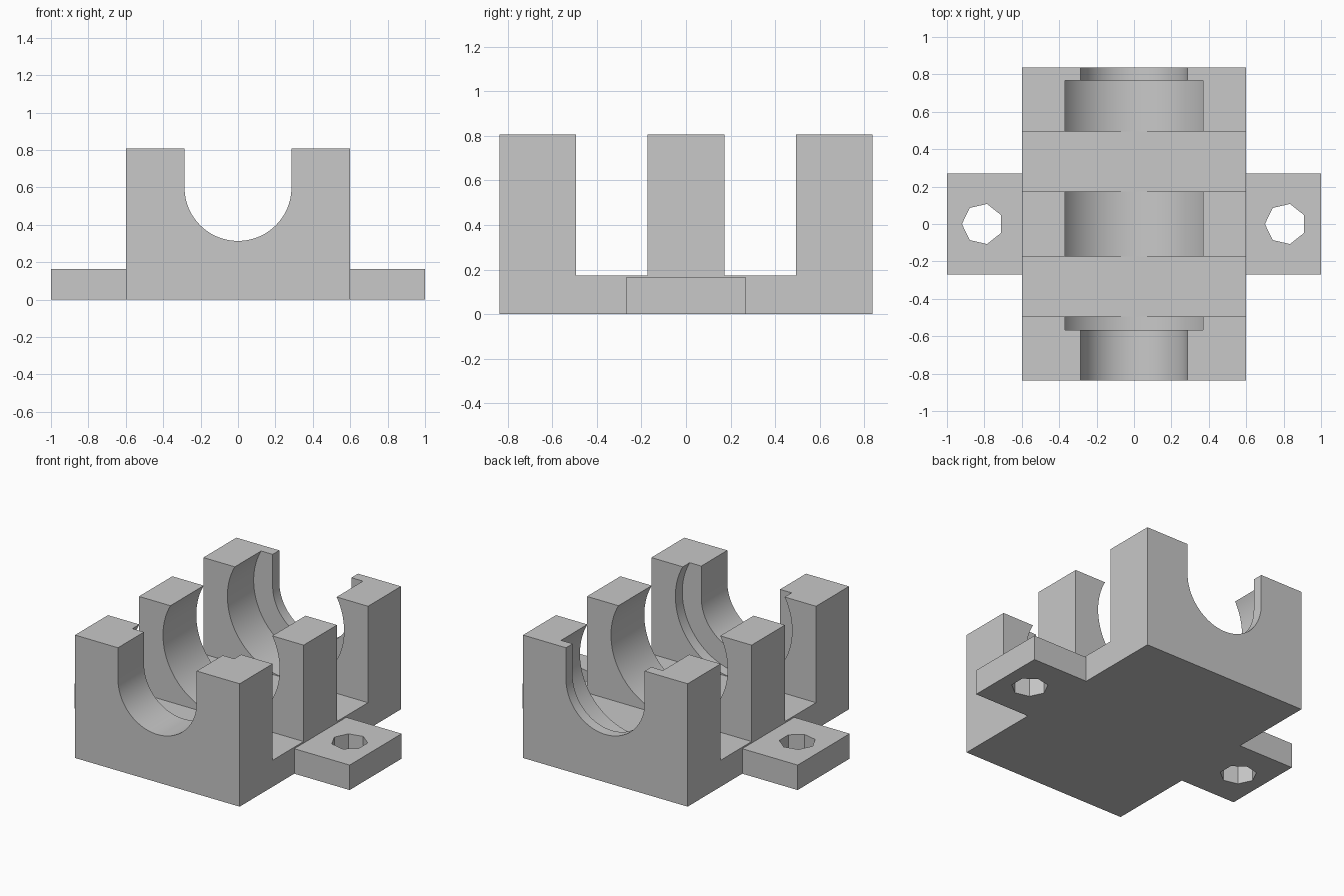
import bpy, math

cube = bpy.data.objects.get("Cube")
if cube:
    bpy.data.objects.remove(cube, do_unlink=True)

grey = bpy.data.materials.new("light_grey")
grey.use_nodes = True
grey.diffuse_color = (0.58, 0.58, 0.58, 1)
grey.node_tree.nodes["Principled BSDF"].inputs["Base Color"].default_value = (0.58, 0.58, 0.58, 1)


def prism(name, outline, axis, lo, hi):
    """Extrude a 2D outline along an axis (x: outline is yz, y: xz, z: xy)."""
    i = "xyz".index(axis)
    n = len(outline)
    verts = []
    for level in (lo, hi):
        for p in outline:
            v = list(p)
            v.insert(i, level)
            verts.append(v)
    faces = [list(range(n)), list(range(n, 2 * n))]
    faces += [[k, (k + 1) % n, n + (k + 1) % n, n + k] for k in range(n)]
    mesh = bpy.data.meshes.new(name)
    mesh.from_pydata(verts, [], faces)
    mesh.materials.append(grey)
    obj = bpy.data.objects.new(name, mesh)
    bpy.context.collection.objects.link(obj)
    # Consistent outward normals
    bpy.ops.object.select_all(action='DESELECT')
    bpy.context.view_layer.objects.active = obj
    obj.select_set(True)
    bpy.ops.object.mode_set(mode='EDIT')
    bpy.ops.mesh.select_all(action='SELECT')
    bpy.ops.mesh.normals_make_consistent(inside=False)
    bpy.ops.object.mode_set(mode='OBJECT')
    return obj


def arc(cx, cy, r, start, end, steps):
    return [(cx + r * math.cos(math.radians(start + (end - start) * k / steps)),
             cy + r * math.sin(math.radians(start + (end - start) * k / steps)))
            for k in range(steps)]


def combine(target, other, operation):
    mod = target.modifiers.new("join", 'BOOLEAN')
    mod.operation = operation
    mod.solver = 'EXACT'
    mod.object = other
    bpy.context.view_layer.objects.active = target
    bpy.ops.object.modifier_apply(modifier=mod.name)
    bpy.data.objects.remove(other, do_unlink=True)


TOP, FLOOR, AXIS_Z = 0.807, 0.174, 0.6

# Three upright walls on a base, as one comb-shaped side profile
comb = [(-0.837, 0), (0.837, 0)]
for back, front in ((0.837, 0.495), (0.173, -0.173), (-0.495, -0.837)):
    if back < 0.8:
        comb.append((back, FLOOR))
    comb += [(back, TOP), (front, TOP)]
    if front > -0.8:
        comb.append((front, FLOOR))
block = prism("bearing_block", comb, 'x', -0.598, 0.598)

# Mounting tabs on both sides
tabs = prism("mounting_tabs", [(-1, -0.27), (1, -0.27), (1, 0.27), (-1, 0.27)], 'z', 0, 0.164)
combine(block, tabs, 'UNION')

# Wide round bore through the inner walls, stopping inside the end walls
bore = prism("wide_bore", arc(0, AXIS_Z, 0.424, 0, 360, 96), 'y', -0.567, 0.768)
combine(block, bore, 'DIFFERENCE')

# Narrow U-shaped opening through the end walls
slot = arc(0, AXIS_Z, 0.286, 180, 360, 48) + [(0.286, AXIS_Z), (0.286, 1), (-0.286, 1)]
combine(block, prism("narrow_slot", slot, 'y', -1, 1), 'DIFFERENCE')

# Seven-sided bolt holes
for x in (-0.81, 0.81):
    hole = prism("bolt_hole", arc(x, 0, 0.11, 180, 540, 7), 'z', -0.1, 0.3)
    combine(block, hole, 'DIFFERENCE')

# Smooth bores with sharp corners
bpy.ops.object.select_all(action='DESELECT')
block.select_set(True)
bpy.context.view_layer.objects.active = block
bpy.ops.object.shade_smooth_by_angle(angle=math.radians(25))
